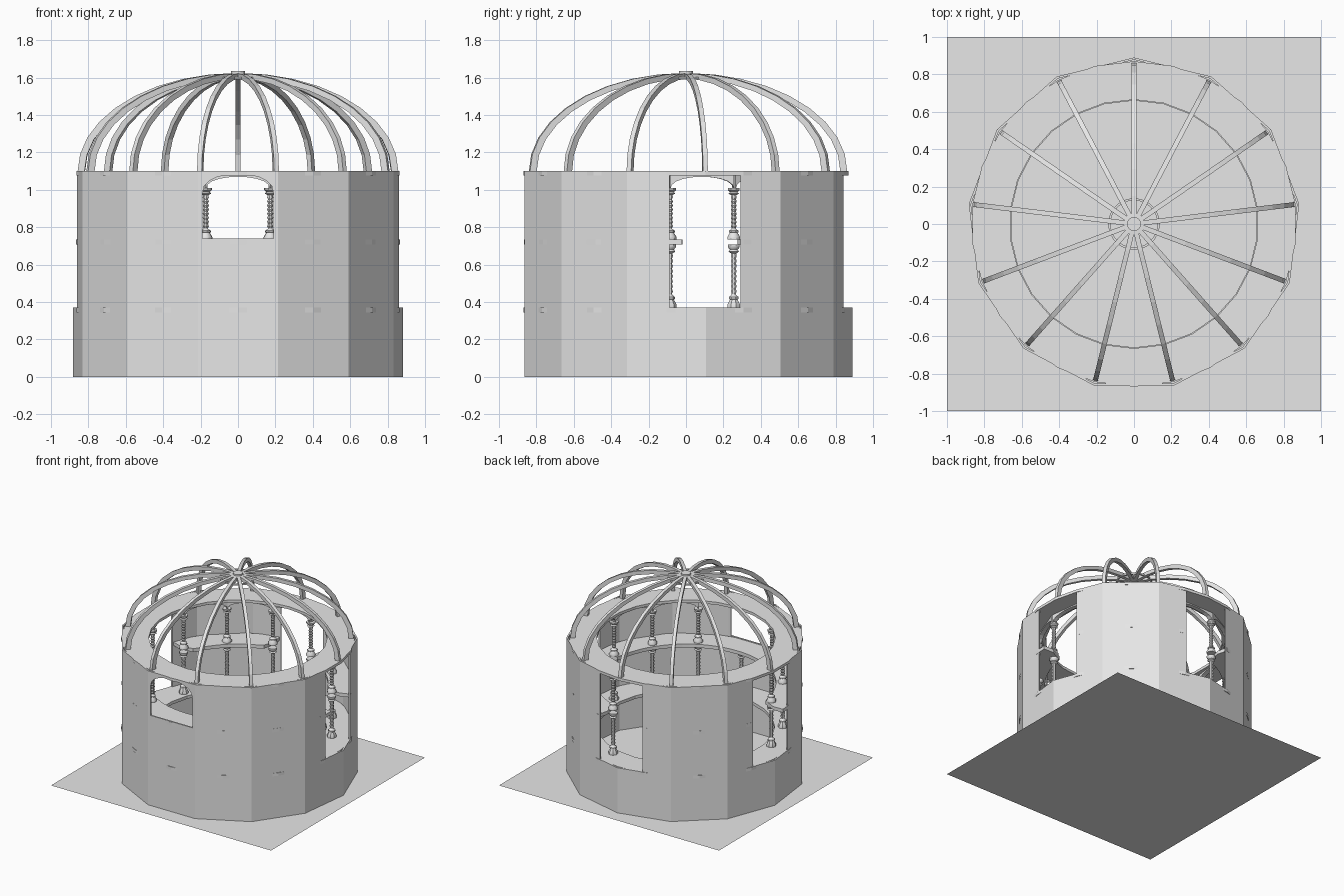
import bpy, bmesh, math
from math import sin, cos, pi, radians
from mathutils import Matrix, Vector

if "Cube" in bpy.data.objects:
    bpy.data.objects.remove(bpy.data.objects["Cube"])

SIDES = 13
STEP = 2 * pi / SIDES
BACK = pi / 2
DOORS = [BACK - 3 * STEP, BACK, BACK + 3 * STEP]
FLOOR, BALCONY, TOP = 0.37, 0.735, 1.1

stone = bpy.data.materials.new("grey stone")
stone.use_nodes = True
GREY = (0.8, 0.8, 0.8, 1)
stone.diffuse_color = GREY
stone.node_tree.nodes["Principled BSDF"].inputs["Base Color"].default_value = GREY


def finish(name, bm, smooth=False):
    bmesh.ops.recalc_face_normals(bm, faces=bm.faces)
    mesh = bpy.data.meshes.new(name)
    bm.to_mesh(mesh)
    bm.free()
    mesh.materials.append(stone)
    ob = bpy.data.objects.new(name, mesh)
    bpy.context.collection.objects.link(ob)
    if smooth:
        bpy.ops.object.select_all(action='DESELECT')
        ob.select_set(True)
        bpy.context.view_layer.objects.active = ob
        bpy.ops.object.shade_smooth_by_angle(angle=radians(40))
    return ob


def polar(r, a, z):
    return Vector((r * cos(a), r * sin(a), z))


def loft(bm, loops, closed=False):
    """Skin a row of equal point loops, capping the ends if open."""
    rows = [[bm.verts.new(p) for p in loop] for loop in loops]
    pairs = list(zip(rows, rows[1:])) + ([(rows[-1], rows[0])] if closed else [])
    for a, b in pairs:
        n = len(a)
        for i in range(n):
            j = (i + 1) % n
            bm.faces.new((a[i], a[j], b[j], b[i]))
    if not closed:
        bm.faces.new(rows[0])
        bm.faces.new(rows[-1])


def section(r0, r1, z0, z1, a):
    return [polar(r0, a, z0), polar(r1, a, z0), polar(r1, a, z1), polar(r0, a, z1)]


def ring(name, r0, r1, z0, z1, n=2 * SIDES):
    bm = bmesh.new()
    loft(bm, [section(r0, r1, z0, z1, BACK + i * 2 * pi / n) for i in range(n)], True)
    return finish(name, bm)


# Ground sheet
bm = bmesh.new()
bmesh.ops.create_grid(bm, x_segments=1, y_segments=1, size=1)
finish("ground_sheet", bm)

# Thirteen-sided drum wall, cut by three doorways and an arched front window
wall = ring("drum_wall", 0.878, 0.89, 0, TOP, SIDES)


def cut(bm):
    cutter = finish("wall_cutter", bm)
    cutter.hide_render = True
    mod = wall.modifiers.new("opening", 'BOOLEAN')
    mod.operation = 'DIFFERENCE'
    mod.solver = 'EXACT'
    mod.object = cutter
    bpy.context.view_layer.objects.active = wall
    bpy.ops.object.modifier_apply(modifier=mod.name)
    bpy.data.objects.remove(cutter)


for a in DOORS:
    bm = bmesh.new()
    bmesh.ops.create_cube(bm, size=1, matrix=Matrix.Rotation(a, 4, 'Z')
                          @ Matrix.Translation((0.9, 0, FLOOR + 0.5))
                          @ Matrix.Diagonal((0.4, 0.385, 1, 1)))
    cut(bm)


def arch_points(half, spring, rise, n=10):
    return [(half * cos(pi * i / n), spring + rise * sin(pi * i / n) ** 0.8)
            for i in range(n + 1)]


outline = [(-0.19, 0.74), (0.19, 0.74)] + arch_points(0.19, 0.98, 0.105)
bm = bmesh.new()
loft(bm, [[(x, y, z) for x, z in outline] for y in (-1, -0.75)])
cut(bm)

# Gallery floor and cornice; their corners just pierce the wall
ring("gallery_floor", 0.66, 0.87, FLOOR - 0.025, FLOOR)
ring("cornice_ring", 0.665, 0.87, TOP - 0.022, TOP)

# Balcony in three arcs, leaving the doorways open, with rounded ends
bm = bmesh.new()
edge = STEP / 2
spans = [(DOORS[0] + edge, DOORS[1] - edge), (DOORS[1] + edge, DOORS[2] - edge),
         (DOORS[2] + 0.6 * edge, DOORS[0] + 2 * pi - 0.6 * edge)]
for a0, a1 in spans:
    n = max(12, round((a1 - a0) / STEP * 6))
    loops = []
    for i in range(n + 1):
        a = a0 + (a1 - a0) * i / n
        t = min(1, min(a - a0, a1 - a) / (0.5 * edge))
        inner = 0.86 - (0.08 + 0.11 * math.sqrt(t * (2 - t)))
        loops.append(section(inner, 0.866, BALCONY - 0.028, BALCONY, a))
    loft(bm, loops)
finish("balcony", bm)

# Turned columns on both storeys, one at the middle of every wall side
PROFILE = [(0.036, 0), (0.036, 0.05), (0.022, 0.13), (0.028, 0.14), (0.028, 0.17),
           (0.014, 0.2)]
HEAD = [(0.014, 0.86), (0.03, 0.89), (0.022, 0.92), (0.034, 0.96), (0.034, 1)]
beads = [(0.017 if i % 2 else 0.012, 0.22 + 0.04 * i) for i in range(16)]


def columns(name, z0, z1, angles):
    bm = bmesh.new()
    for a in angles:
        foot = polar(0.72, a, z0)
        loft(bm, [[foot + polar(r, a + k * pi / 4, h * (z1 - z0)) for k in range(8)]
                  for r, h in PROFILE + beads + HEAD])
    finish(name, bm, True)


bays = [BACK + (i + 0.5) * STEP for i in range(SIDES)]
upper = [a for i, a in enumerate(bays) if i != SIDES // 2]
columns("lower_columns", FLOOR, BALCONY - 0.028, bays)
columns("upper_columns", BALCONY, 1.01, upper)

# Arches spring between neighbouring upper columns
bm = bmesh.new()
for i in range(SIDES):
    mid = BACK + i * STEP
    if i in (SIDES // 2, SIDES // 2 + 1):
        continue
    turn = Matrix.Rotation(mid, 4, 'Z')
    radius = 0.72 * cos(STEP / 2)
    loops = []
    for y, z in arch_points(0.172, 1.0, 0.07):
        loops.append([turn @ Vector((radius + d, y, h))
                      for d, h in ((-0.018, z), (0.018, z), (0.018, 1.085), (-0.018, 1.085))])
    loft(bm, loops)
finish("arcade_arches", bm)

# Dome ribs: a bent bar repeated above each wall corner
bm = bmesh.new()
SEG = 9
for k in range(SIDES):
    turn = Matrix.Rotation(BACK + k * STEP, 4, 'Z')
    loops = []
    for i in range(SEG + 1):
        t = pi / 2 * i / SEG
        out, inn = (0.862 * cos(t), 0.525 * sin(t)), (0.825 * cos(t), 0.495 * sin(t))
        loops.append([turn @ Vector((x, y, TOP + z)) for (x, z), y in
                      ((out, -0.013), (out, 0.013), (inn, 0.013), (inn, -0.013))])
    loft(bm, loops)
finish("dome_ribs", bm)

# Crown boss and the thin collar tying the ribs together
bm = bmesh.new()
bmesh.ops.create_cone(bm, cap_ends=True, segments=16, radius1=0.037, radius2=0.037,
                      depth=0.045, matrix=Matrix.Translation((0, 0, 1.612)))
finish("crown_boss", bm)
ring("crown_collar", 0.126, 0.138, 1.592, 1.604)
